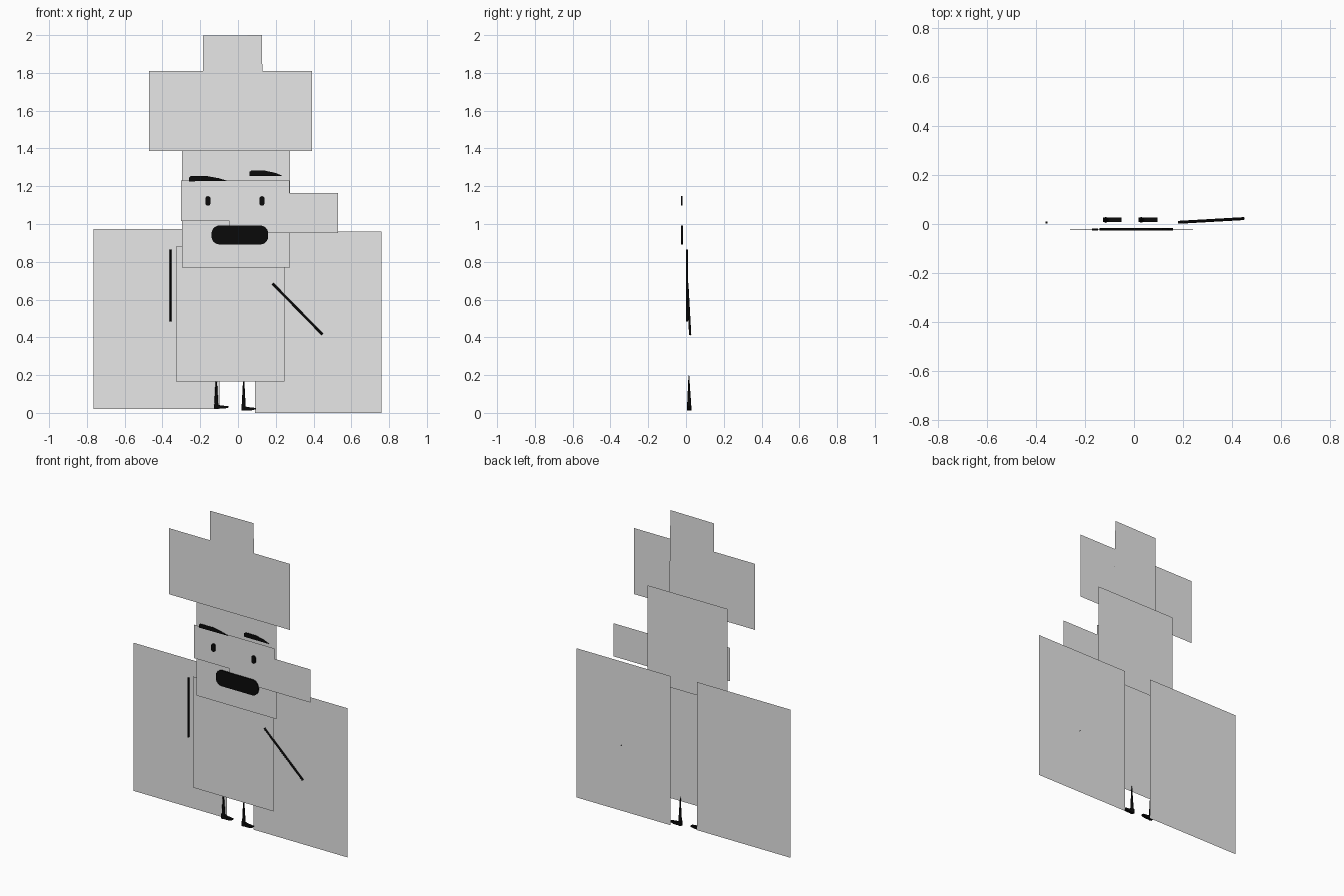
import bpy, bmesh, math
from mathutils import Vector

cube = bpy.data.objects.get("Cube")
if cube:
    bpy.data.objects.remove(cube, do_unlink=True)


def material(name, value):
    mat = bpy.data.materials.new(name)
    mat.use_nodes = True
    color = (value, value, value, 1)
    mat.diffuse_color = color
    mat.node_tree.nodes["Principled BSDF"].inputs["Base Color"].default_value = color
    return mat


GRAY = material("light gray", 0.8)
BLACK = material("black", 0.003)


def finish(name, bm, mat):
    mesh = bpy.data.meshes.new(name)
    bm.to_mesh(mesh)
    bm.free()
    mesh.materials.append(mat)
    obj = bpy.data.objects.new(name, mesh)
    bpy.context.collection.objects.link(obj)
    return obj


def sheet(name, outline, y, mat=GRAY, depth=0):
    """Flat outline in x and z facing the front, optionally given depth."""
    bm = bmesh.new()
    face = bm.faces.new([bm.verts.new((x, y, z)) for x, z in outline])
    if depth:
        new = bmesh.ops.extrude_face_region(bm, geom=[face])["geom"]
        verts = [g for g in new if isinstance(g, bmesh.types.BMVert)]
        bmesh.ops.translate(bm, verts=verts, vec=(0, depth, 0))
        bmesh.ops.recalc_face_normals(bm, faces=bm.faces)
    return finish(name, bm, mat)


def panel(name, x0, x1, z0, z1, y):
    return sheet(name, [(x0, z0), (x1, z0), (x1, z1), (x0, z1)], y)


def rounded(x0, x1, z0, z1, r, steps=6):
    """Outline of a rectangle with round corners."""
    corners = [(x1 - r, z0 + r, -90), (x1 - r, z1 - r, 0),
               (x0 + r, z1 - r, 90), (x0 + r, z0 + r, 180)]
    points = []
    for cx, cz, start in corners:
        for i in range(steps + 1):
            a = math.radians(start + 90 * i / steps)
            points.append((cx + r * math.cos(a), cz + r * math.sin(a)))
    return points


def rod(name, start, end, r0, r1, sides=8):
    """Straight tapering rod between two points."""
    a, b = Vector(start), Vector(end)
    bm = bmesh.new()
    bmesh.ops.create_cone(bm, cap_ends=True, segments=sides,
                          radius1=r0, radius2=r1, depth=(b - a).length)
    turn = (b - a).to_track_quat("Z", "Y").to_matrix().to_4x4()
    bmesh.ops.transform(bm, matrix=turn, verts=bm.verts)
    bmesh.ops.translate(bm, verts=bm.verts, vec=(a + b) / 2)
    obj = finish(name, bm, BLACK)
    for p in obj.data.polygons:
        p.use_smooth = len(p.vertices) == 4
    return obj


# Large flat panels, from back to front
panel("right_back_panel", -0.765, -0.098, 0.02, 0.973, 0.029)
panel("left_back_panel", 0.091, 0.76, 0.0, 0.96, 0.027)
panel("body_panel", -0.328, 0.245, 0.165, 0.88, 0.01)
panel("head_panel", -0.297, 0.275, 0.77, 1.485, 0.0)
panel("eye_panel", -0.302, 0.272, 1.015, 1.23, -0.016)
panel("nose_panel", -0.046, 0.53, 0.952, 1.165, -0.019)
sheet("hat_crown", [(-0.185, 1.42), (0.135, 1.42), (0.126, 2.0), (-0.185, 1.997)], -0.022)
panel("hat_brim", -0.47, 0.391, 1.386, 1.811, -0.029)

# Face details
sheet("right_brow", [(-0.26, 1.226), (-0.055, 1.228), (-0.1, 1.242),
                     (-0.16, 1.253), (-0.25, 1.253), (-0.26, 1.245)], -0.025, BLACK, 0.002)
sheet("left_brow", [(0.06, 1.253), (0.24, 1.253), (0.2, 1.27),
                    (0.14, 1.283), (0.07, 1.283), (0.06, 1.275)], -0.025, BLACK, 0.002)
for name, x in (("right_eye", -0.159), ("left_eye", 0.127)):
    sheet(name, rounded(x - 0.013, x + 0.013, 1.098, 1.147, 0.011), -0.027, BLACK, 0.009)
sheet("mouth", rounded(-0.14, 0.16, 0.892, 0.992, 0.042), -0.026, BLACK, 0.009)

# Arms
rod("right_arm", (-0.357, 0.006, 0.865), (-0.357, 0.006, 0.483), 0.005, 0.005)
rod("left_arm", (0.183, 0.007, 0.685), (0.447, 0.022, 0.415), 0.006, 0.006)

# Legs with feet pointing to the model's left
for side, x, z in (("right", -0.115, 0.022), ("left", 0.03, 0.013)):
    rod(side + "_leg", (x, 0.017, z), (x, 0.015, 0.197), 0.012, 0.002)
    sheet(side + "_foot", [(x - 0.012, z), (x + 0.04, z), (x + 0.065, z + 0.006),
                           (x + 0.065, z + 0.013), (x + 0.02, z + 0.018),
                           (x - 0.01, z + 0.03)], 0.008, BLACK, 0.018)
